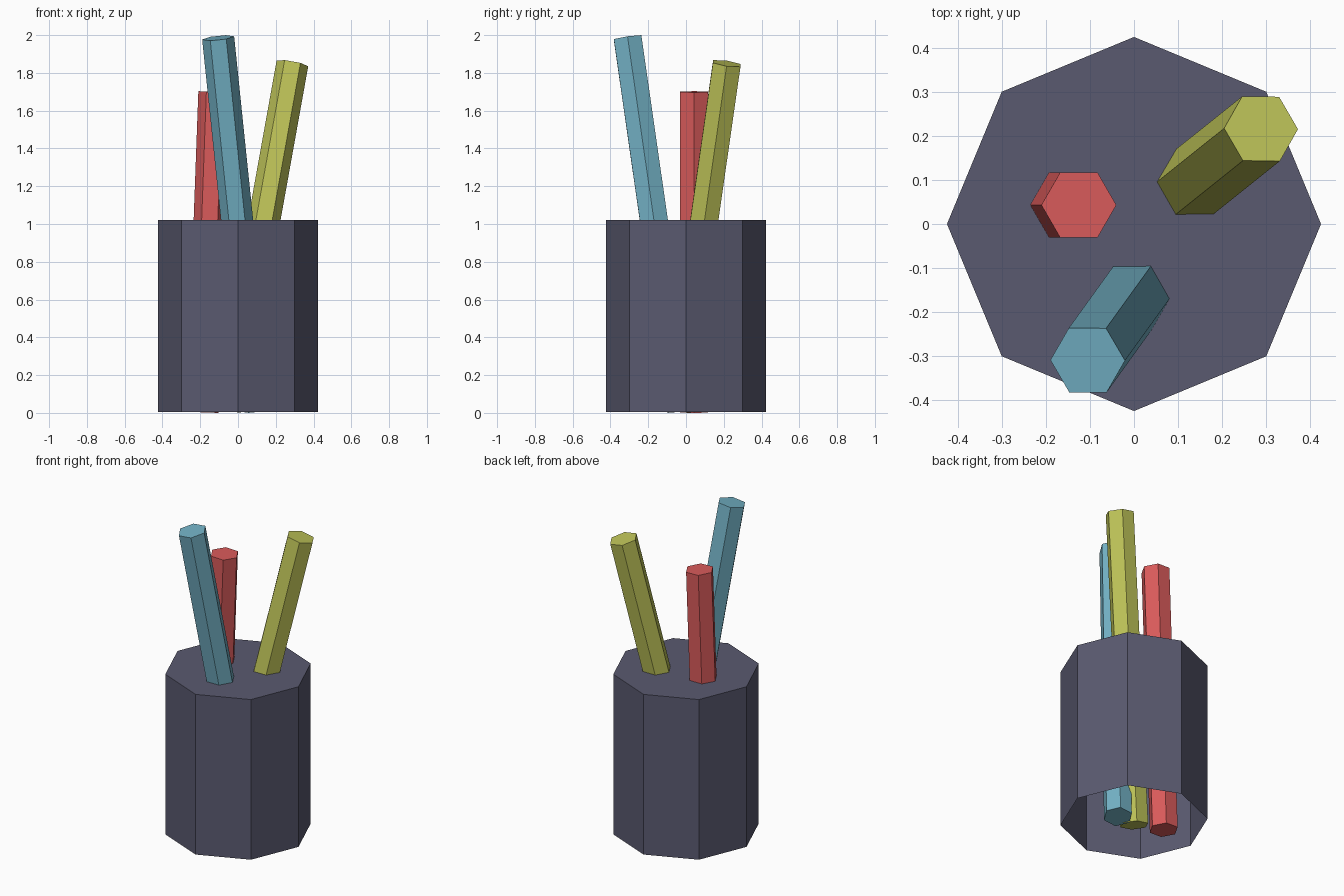
import bpy, bmesh, math
from mathutils import Vector

cube = bpy.data.objects.get("Cube")
if cube:
    bpy.data.objects.remove(cube, do_unlink=True)


def material(name, rgb):
    mat = bpy.data.materials.new(name)
    mat.use_nodes = True
    color = (*rgb, 1.0)
    mat.diffuse_color = color
    mat.node_tree.nodes["Principled BSDF"].inputs["Base Color"].default_value = color
    return mat


def prism(name, sides, radius, start, end, mat, open_start=False):
    """Flat-sided bar between two points, with a corner towards +x."""
    start, end = Vector(start), Vector(end)
    axis = end - start
    turn = Vector((0, 0, 1)).rotation_difference(axis)
    bm = bmesh.new()
    ring = []
    for i in range(sides):
        a = math.tau * i / sides
        corner = Vector((math.cos(a), math.sin(a), 0)) * radius
        ring.append(bm.verts.new(turn @ corner))
    base = bm.faces.new(ring)
    side = bmesh.ops.extrude_face_region(bm, geom=[base], use_keep_orig=True)
    moved = [v for v in side["geom"] if isinstance(v, bmesh.types.BMVert)]
    bmesh.ops.translate(bm, verts=moved, vec=axis)
    bmesh.ops.recalc_face_normals(bm, faces=bm.faces[:])
    if open_start:
        bmesh.ops.delete(bm, geom=[base], context='FACES_ONLY')
    mesh = bpy.data.meshes.new(name)
    bm.to_mesh(mesh)
    bm.free()
    mesh.materials.append(mat)
    obj = bpy.data.objects.new(name, mesh)
    obj.location = start
    bpy.context.collection.objects.link(obj)
    return obj


# Eight-sided cup: closed on top, open underneath
prism("cup", 8, 0.424, (0, 0, 0.005), (0, 0, 1.02),
      material("dark slate", (0.102, 0.102, 0.162)), open_start=True)

# Six-sided pencils passing through the cup
pencils = [
    ("red_pencil", "red", (0.70, 0.105, 0.105),
     (-0.187, 0.043, 0.003), (-0.125, 0.043, 1.70)),
    ("blue_pencil", "light blue", (0.171, 0.44, 0.558),
     (0.099, -0.026, 0.015), (-0.105, -0.309, 1.985)),
    ("yellow_pencil", "olive yellow", (0.515, 0.546, 0.098),
     (-0.041, -0.047, 0.02), (0.288, 0.216, 1.85)),
]
for name, color_name, rgb, bottom, top in pencils:
    prism(name, 6, 0.085, bottom, top, material(color_name, rgb))
